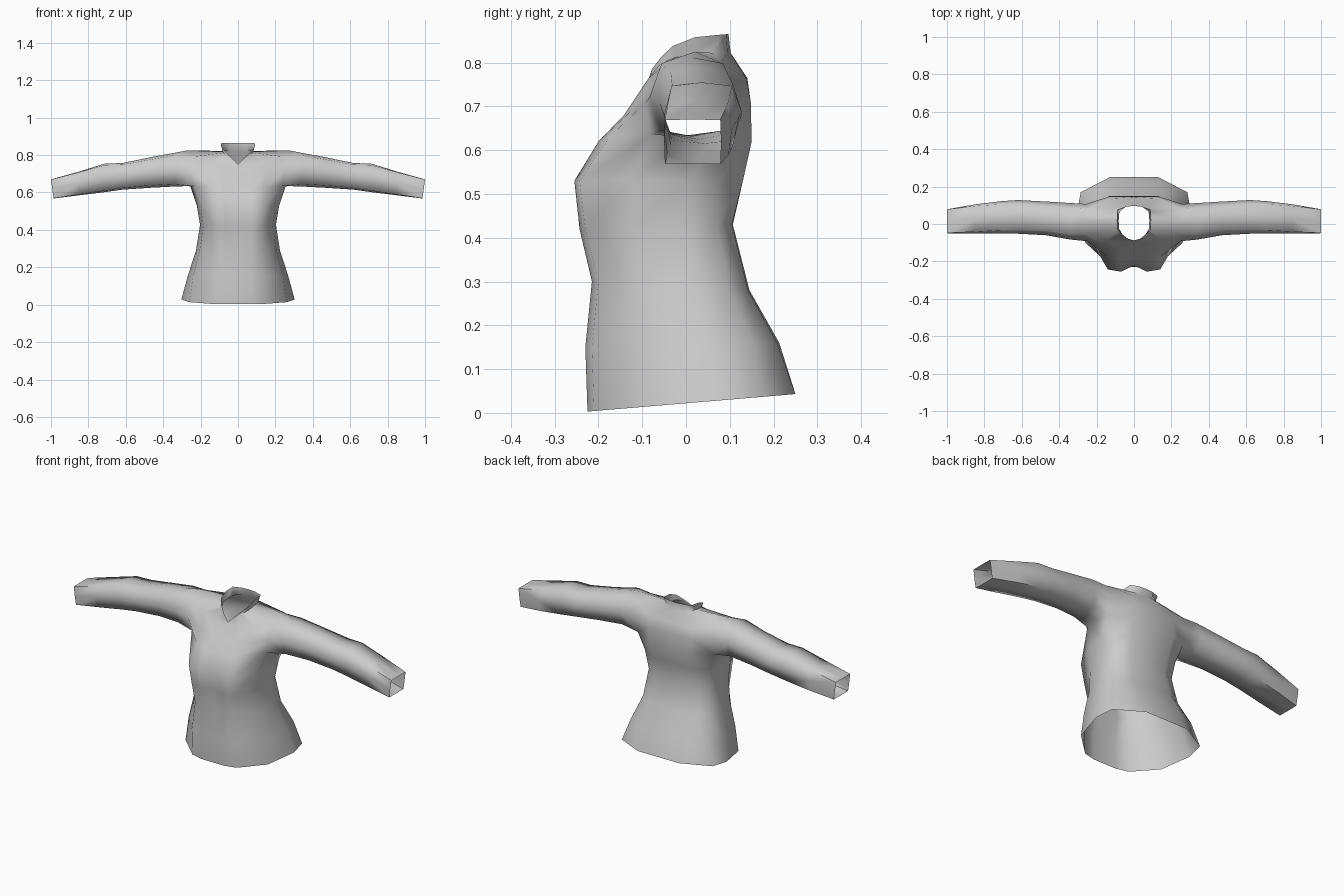
import bpy, bmesh, math

fabric = bpy.data.materials.new("grey_fabric")
fabric.diffuse_color = (0.6, 0.6, 0.6, 1)

bm = bmesh.new()


def ring(points):
    return [bm.verts.new(p) for p in points]


def skin(a, b, closed=False, skip=()):
    n = len(a)
    for j in range(n if closed else n - 1):
        if j not in skip:
            k = (j + 1) % n
            bm.faces.new((a[j], a[k], b[k], b[j]))


def level(z_front, z_back, pts):
    """Half ring from front centre round the side to back centre, tilted in y."""
    y0, y1 = pts[0][1], pts[-1][1]
    return ring([(x, y, z_front + (z_back - z_front) * (y - y0) / (y1 - y0)) for x, y in pts])


# Torso from hem to bust
rows = [
    level(.003, .043, [(0, -.225), (.07, -.225), (.14, -.21), (.26, -.1), (.303, .07), (.285, .17), (.13, .25), (0, .25)]),
    level(.15, .16, [(0, -.23), (.07, -.23), (.14, -.215), (.24, -.1), (.268, .05), (.24, .155), (.13, .208), (0, .213)]),
    level(.30, .28, [(0, -.213), (.07, -.215), (.13, -.2), (.205, -.1), (.225, .02), (.2, .1), (.12, .142), (0, .145)]),
    level(.42, .43, [(0, -.215), (.07, -.243), (.13, -.23), (.185, -.12), (.203, 0), (.185, .07), (.11, .105), (0, .107)]),
    level(.53, .53, [(0, -.222), (.07, -.255), (.14, -.243), (.2, -.12), (.22, 0), (.205, .075), (.12, .13), (0, .13)]),
]
# Armpit, chest and shoulder rows, then neck base and collar rim
rows += [ring(p) for p in (
    [(0, -.185, .62), (.07, -.2, .62), (.14, -.175, .63), (.235, -.08, .635), (.255, .01, .635), (.24, .09, .63), (.13, .15, .62), (0, .15, .62)],
    [(0, -.14, .68), (.07, -.142, .68), (.15, -.125, .69), (.25, -.092, .71), (.25, 0, .71), (.255, .107, .71), (.13, .148, .71), (0, .146, .71)],
    [(0, -.103, .73), (.06, -.102, .74), (.15, -.085, .765), (.255, -.055, .79), (.27, .02, .825), (.255, .08, .8), (.13, .137, .765), (0, .14, .765)],
    [(0, -.088, .745), (.03, -.08, .772), (.06, -.058, .798), (.08, -.025, .812), (.082, .02, .818), (.078, .065, .822), (.045, .095, .822), (0, .102, .822)],
    [(0, -.09, .75), (.034, -.078, .785), (.064, -.055, .815), (.087, -.03, .838), (.092, .02, .858), (.088, .078, .864), (.045, .092, .865), (0, .097, .865)],
)]
ARMPIT, CHEST, SHOULDER = 5, 6, 7
for r in range(len(rows) - 1):
    hole = (3, 4) if ARMPIT <= r < SHOULDER else ()
    skin(rows[r], rows[r + 1], skip=hole)

# Sleeve grows out of the armhole loop and stays open at the cuff
A, C, S = rows[ARMPIT], rows[CHEST], rows[SHOULDER]
loop = [A[3], A[4], A[5], C[5], S[5], S[4], S[3], C[3]]
bm.verts.remove(C[4])
shape = [(-.72, -.85), (0, -1), (.75, -.85), (1, 0), (.72, .85), (0, 1), (-.72, .85), (-1, 0)]
# x, y range, z range, squareness, slant of the end
sleeve = [
    (.34, -.083, .112, .632, .812, 0, 0),
    (.47, -.06, .12, .625, .788, 0, 0),
    (.62, -.052, .128, .615, .757, .2, 0),
    (.71, -.05, .122, .602, .755, .3, 0),
    (.85, -.05, .105, .585, .712, .6, 0),
    (.993, -.05, .08, .568, .67, .9, .007),
]
for x, y0, y1, z0, z1, sq, slant in sleeve:
    cy, hy, cz, hz = (y0 + y1) / 2, (y1 - y0) / 2, (z0 + z1) / 2, (z1 - z0) / 2
    pts = []
    for u, v in shape:
        if u and abs(v) > .5:
            u += (math.copysign(1, u) - u) * sq
            v += (math.copysign(1, v) - v) * sq
        pts.append((x + slant * v, cy + hy * u, cz + hz * v))
    nxt = ring(pts)
    skin(loop, nxt, closed=True)
    loop = nxt

mesh = bpy.data.meshes.new("shirt")
bm.to_mesh(mesh)
bm.free()
mesh.materials.append(fabric)
shirt = bpy.data.objects.new("shirt", mesh)
bpy.context.collection.objects.link(shirt)

# Other half
mirror = shirt.modifiers.new("mirror", 'MIRROR')
mirror.use_clip = True
mirror.merge_threshold = .001

# Soft cloth shading
bpy.context.view_layer.objects.active = shirt
shirt.select_set(True)
bpy.ops.object.shade_smooth_by_angle(angle=math.radians(75))
